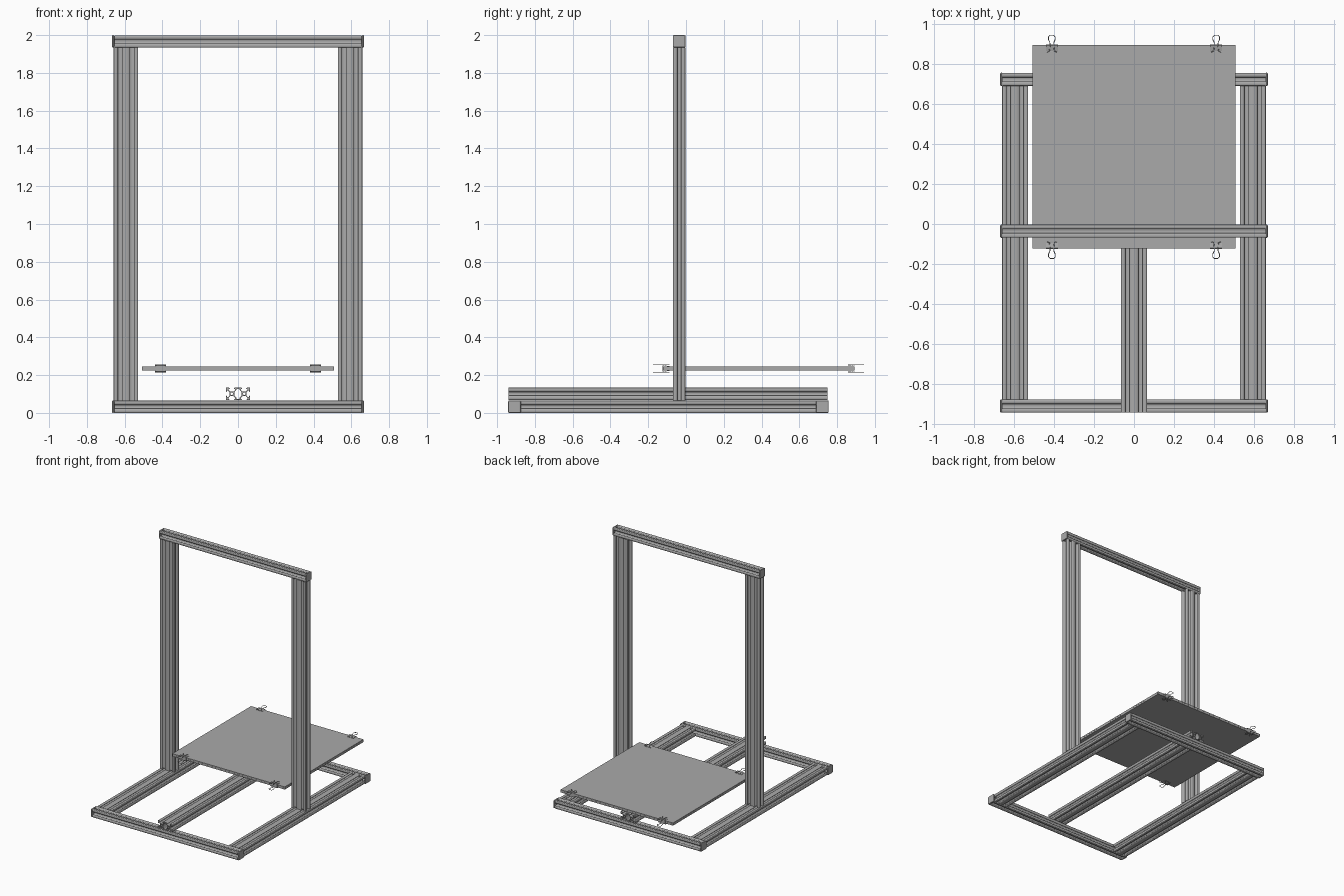
import bpy, math
from mathutils import Matrix, Vector

cube = bpy.data.objects.get("Cube")
if cube:
    bpy.data.objects.remove(cube, do_unlink=True)

grey = bpy.data.materials.new("aluminium_grey")
grey.use_nodes = True
GREY = (0.40, 0.40, 0.40, 1)
grey.diffuse_color = GREY
grey.node_tree.nodes["Principled BSDF"].inputs["Base Color"].default_value = GREY

MM = 0.00324      # model units per millimetre of extrusion section
X, Y, Z = Vector((1, 0, 0)), Vector((0, 1, 0)), Vector((0, 0, 1))


def curve_object(name, loops, dims='2D', cyclic=True):
    data = bpy.data.curves.new(name, 'CURVE')
    data.dimensions = dims
    for pts in loops:
        s = data.splines.new('POLY')
        s.points.add(len(pts) - 1)
        for p, co in zip(s.points, pts):
            p.co = (*co, 1) if len(co) == 3 else (*co, 0, 1)
        s.use_cyclic_u = cyclic
    obj = bpy.data.objects.new(name, data)
    bpy.context.collection.objects.link(obj)
    return obj


def to_mesh(obj, smooth=False):
    bpy.ops.object.select_all(action='DESELECT')
    obj.select_set(True)
    bpy.context.view_layer.objects.active = obj
    bpy.ops.object.convert(target='MESH')
    obj = bpy.context.object
    obj.data.materials.clear()
    obj.data.materials.append(grey)
    if smooth:
        bpy.ops.object.shade_smooth_by_angle(angle=math.radians(40))
    return obj


def box(name, lo, hi, bevel=0):
    lo, hi = Vector(lo), Vector(hi)
    bpy.ops.mesh.primitive_cube_add(size=1, location=(lo + hi) / 2)
    obj = bpy.context.object
    obj.name = name
    obj.scale = hi - lo
    bpy.ops.object.transform_apply(location=False, rotation=False)
    if bevel:
        mod = obj.modifiers.new("edge", 'BEVEL')
        mod.width, mod.segments = bevel, 2
    return to_mesh(obj)


# T-slot section: one slot per side, joined at the outer corners
SLOT = [(-4.58, 10), (-3.1, 8.5), (-3.1, 8.2), (-5.5, 8.2), (-5.5, 6.56), (-2.84, 3.9)]
SLOT += [(-x, y) for x, y in reversed(SLOT)]


def slot(turns, cx):
    c, s = round(math.cos(turns * math.pi / 2)), round(math.sin(turns * math.pi / 2))
    return [(c * x + s * y + cx, -s * x + c * y) for x, y in SLOT]


def corner(x, y):
    # small chamfer on the outer edge, ordered clockwise
    a, b = (x - math.copysign(.8, x), y), (x, y - math.copysign(.8, y))
    return [a, b] if x * y > 0 else [b, a]


def section(cells):
    w = 10 * cells
    centres = [-10, 10] if cells == 2 else [0]
    outer = []
    for cx in centres:
        outer += slot(0, cx)
    outer += corner(w, 10) + slot(1, centres[-1]) + corner(w, -10)
    for cx in reversed(centres):
        outer += slot(2, cx)
    outer += corner(-w, -10) + slot(3, centres[0]) + corner(-w, 10)
    loops = [outer]
    for cx in centres:
        loops.append([(cx + 2.1 * math.cos(i * math.pi / 8), 2.1 * math.sin(i * math.pi / 8))
                      for i in range(16)])
    if cells == 2:
        q = [(2.7, 8.2), (2.7, 6.3), (5.6, 3.4)]
        half = q + [(x, -y) for x, y in reversed(q)]
        loops.append(half + [(-x, -y) for x, y in half])
    return [[(x * MM, y * MM) for x, y in l] for l in loops]


def extrusion(name, cells, centre, length, wide, thin):
    obj = curve_object(name, section(cells))
    obj.data.fill_mode = 'BOTH'
    obj.data.extrude = length / 2
    rot = Matrix((wide, thin, wide.cross(thin))).transposed().to_4x4()
    obj.matrix_world = Matrix.Translation(centre) @ rot
    return to_mesh(obj)


# Cross beams with end caps
H = 10 * MM
END = 0.655
for name, y, z in (("front_beam", -0.908, H), ("back_beam", 0.722, H),
                   ("top_beam", -0.036, 2 - H - 0.001)):
    extrusion(name, 1, (0, y, z), 2 * END, Y, Z)
    for side, s in (("left", 1), ("right", -1)):
        xs = sorted((s * END, s * 0.668))
        box(f"{name}_{side}_cap", (xs[0], y - H - .001, z - H),
            (xs[1], y + H + .001, z + H + .001), 0.006)

# Side rails and uprights
for side, s in (("left", 1), ("right", -1)):
    extrusion(f"{side}_base_rail", 2, (s * 0.593, -0.093, H), 1.63 - 2 * H, X, Z)
    extrusion(f"{side}_upright", 2, (s * 0.593, -0.036, 1), 2 - 4 * H - .002, X, Y)

# Bed rail
extrusion("centre_rail", 2, (0, -0.095, 3 * H + 0.004), 1.69, X, Z)

# Bed plate with glass on top
Y0, Y1 = -0.122, 0.892
box("bed_plate", (-0.507, Y0, 0.224), (0.507, Y1, 0.235))
box("bed_glass", (-0.507, Y0, 0.2355), (0.507, Y1, 0.246))
ZM = 0.235


# Spring clips: folded sheet body and two wire handles
def clip(name, x, y, d):
    jaw = [(-0.034, 0.013), (-0.028, 0.0125), (-0.002, 0.018), (0.002, 0.016)]
    path = jaw + [(u, -v) for u, v in reversed(jaw)]
    body = curve_object(name + "_body", [[(0, y + d * u, ZM + v) for u, v in path]], '3D', False)
    body.data.extrude = 0.0
    mesh = bpy.data.meshes.new(name + "_body")
    n = len(path)
    verts = [(x + e, y + d * u, ZM + v) for e in (-0.03, 0.03) for u, v in path]
    mesh.from_pydata(verts, [], [(i, i + 1, n + i + 1, n + i) for i in range(n - 1)])
    bpy.data.objects.remove(body)
    obj = bpy.data.objects.new(name + "_body", mesh)
    bpy.context.collection.objects.link(obj)
    obj.modifiers.new("sheet", 'SOLIDIFY').thickness = 0.002
    to_mesh(obj)
    half = [(0.024, -0.034), (0.012, -0.028), (0.009, 0.0), (0.010, 0.014),
            (0.017, 0.028), (0.017, 0.042), (0.009, 0.050)]
    wire = half + [(-w, u) for w, u in reversed(half)]
    for level, k in (("upper", 1), ("lower", -1)):
        pts = [(x + w, y + d * u, ZM + k * 0.0195) for w, u in wire]
        h = curve_object(f"{name}_{level}_handle", [pts], '3D', False)
        h.data.bevel_depth, h.data.bevel_resolution = 0.002, 1
        h.data.use_fill_caps = True
        to_mesh(h, True)


for side, sx in (("left", 1), ("right", -1)):
    clip(f"front_{side}_clip", sx * 0.41, Y0, -1)
    clip(f"back_{side}_clip", sx * 0.41, Y1, 1)
